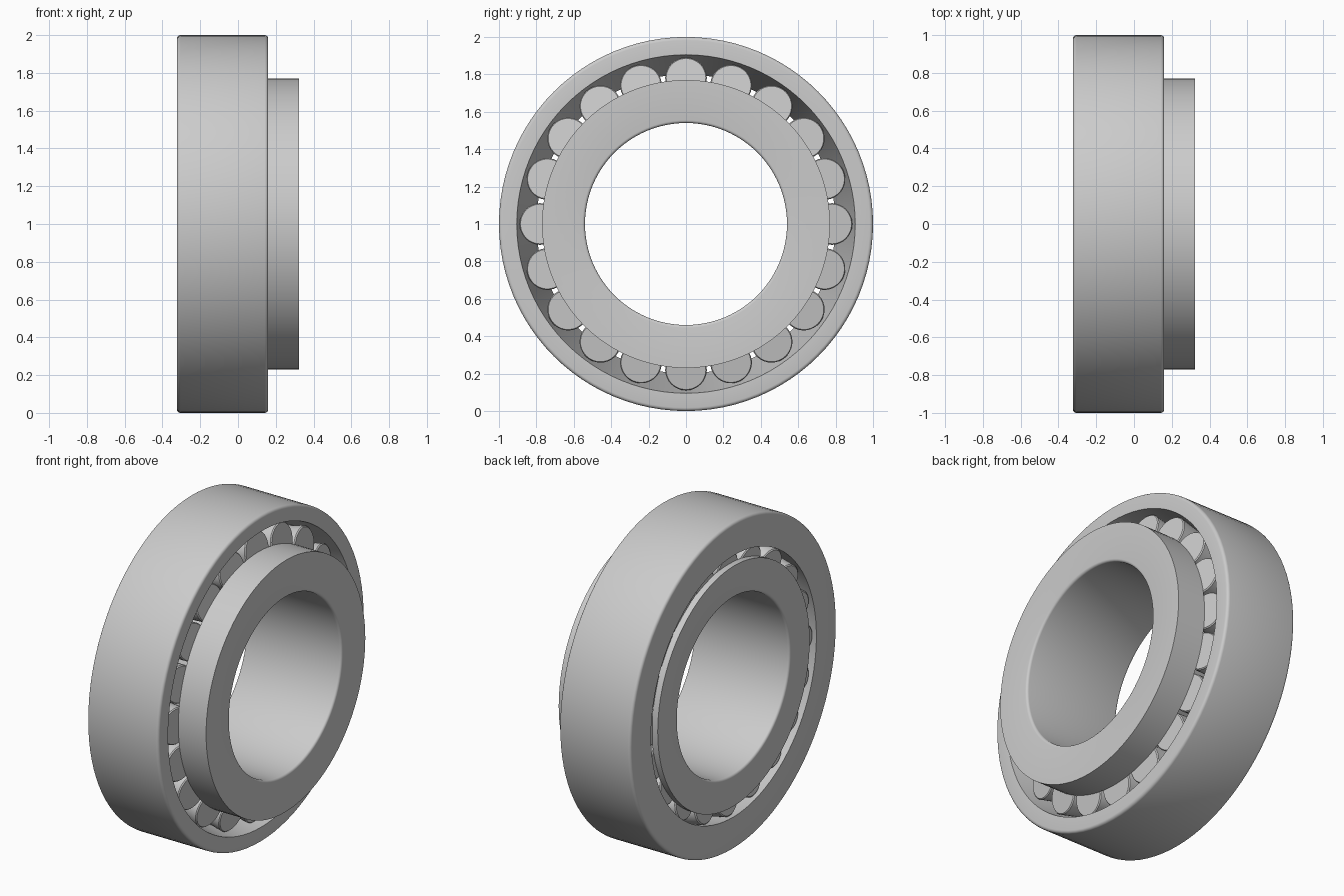
import bpy, bmesh
from math import cos, sin, pi, radians
from mathutils import Matrix, Vector

if "Cube" in bpy.data.objects:
    bpy.data.objects.remove(bpy.data.objects["Cube"])

CENTRE = Vector((0, 0, 1))
HALF = 0.323          # half width of the bearing along x
ROLLERS = 20


def fillet(x, r, sx, sr, size, steps=4):
    """Rounded corner at (x, r); sx, sr point out of the material. Runs from the face to the rim."""
    return [(x - sx * size * (1 - cos(a)), r - sr * size * (1 - sin(a)))
            for a in (i * pi / 2 / steps for i in range(steps + 1))]


def finish(bm, name):
    bmesh.ops.recalc_face_normals(bm, faces=bm.faces)
    mesh = bpy.data.meshes.new(name)
    bm.to_mesh(mesh)
    bm.free()
    obj = bpy.data.objects.new(name, mesh)
    bpy.context.collection.objects.link(obj)
    bpy.ops.object.select_all(action='DESELECT')
    obj.select_set(True)
    bpy.context.view_layer.objects.active = obj
    bpy.ops.object.shade_smooth_by_angle(angle=radians(30))
    return obj


def lathe(profile, name, segments, closed, matrix):
    """Revolve (x, radius) points around the x axis; open profiles get end caps."""
    bm = bmesh.new()
    rings = [[bm.verts.new(matrix @ Vector((x, r * cos(a), r * sin(a))))
              for a in (2 * pi * k / segments for k in range(segments))]
             for x, r in profile]
    pairs = list(zip(rings, rings[1:]))
    if closed:
        pairs.append((rings[-1], rings[0]))
    else:
        bm.faces.new(rings[0])
        bm.faces.new(rings[-1])
    for a, b in pairs:
        for k in range(segments):
            n = (k + 1) % segments
            bm.faces.new((a[k], a[n], b[n], b[k]))
    return finish(bm, name)


place = Matrix.Translation(CENTRE)

# Outer ring with tapered raceway
outer = [(-HALF, 0.80)]
outer += fillet(-HALF, 1.0, -1, 1, 0.018)
outer += fillet(0.16, 1.0, 1, 1, 0.018)[::-1]
outer += [(0.16, 0.905)]
lathe(outer, "outer_ring", 96, True, place)

# Inner ring: small rib, tapered raceway, wide rib, rounded bore
inner = [(-HALF, 0.735), (-0.283, 0.735), (-0.283, 0.602),
         (0.135, 0.668), (0.135, 0.77), (HALF, 0.77)]
inner += fillet(HALF, 0.54, 1, -1, 0.015)
inner += fillet(-HALF, 0.54, -1, -1, 0.015)[::-1]
lathe(inner, "inner_ring", 96, True, place)

# Tapered rollers, tilted along the raceway
small, big = Vector((-0.28, 0, 0.703)), Vector((0.13, 0, 0.781))
axis = big - small
length = axis.length
tilt = axis.to_track_quat('X', 'Z').to_matrix().to_4x4()
roller = [(0, 0.094), (0.006, 0.1005), (length - 0.006, 0.1115), (length, 0.106)]
for i in range(ROLLERS):
    spin = Matrix.Rotation(2 * pi * i / ROLLERS, 4, 'X')
    lathe(roller, f"roller_{i + 1:02d}", 32, False,
          place @ spin @ Matrix.Translation(small) @ tilt)
